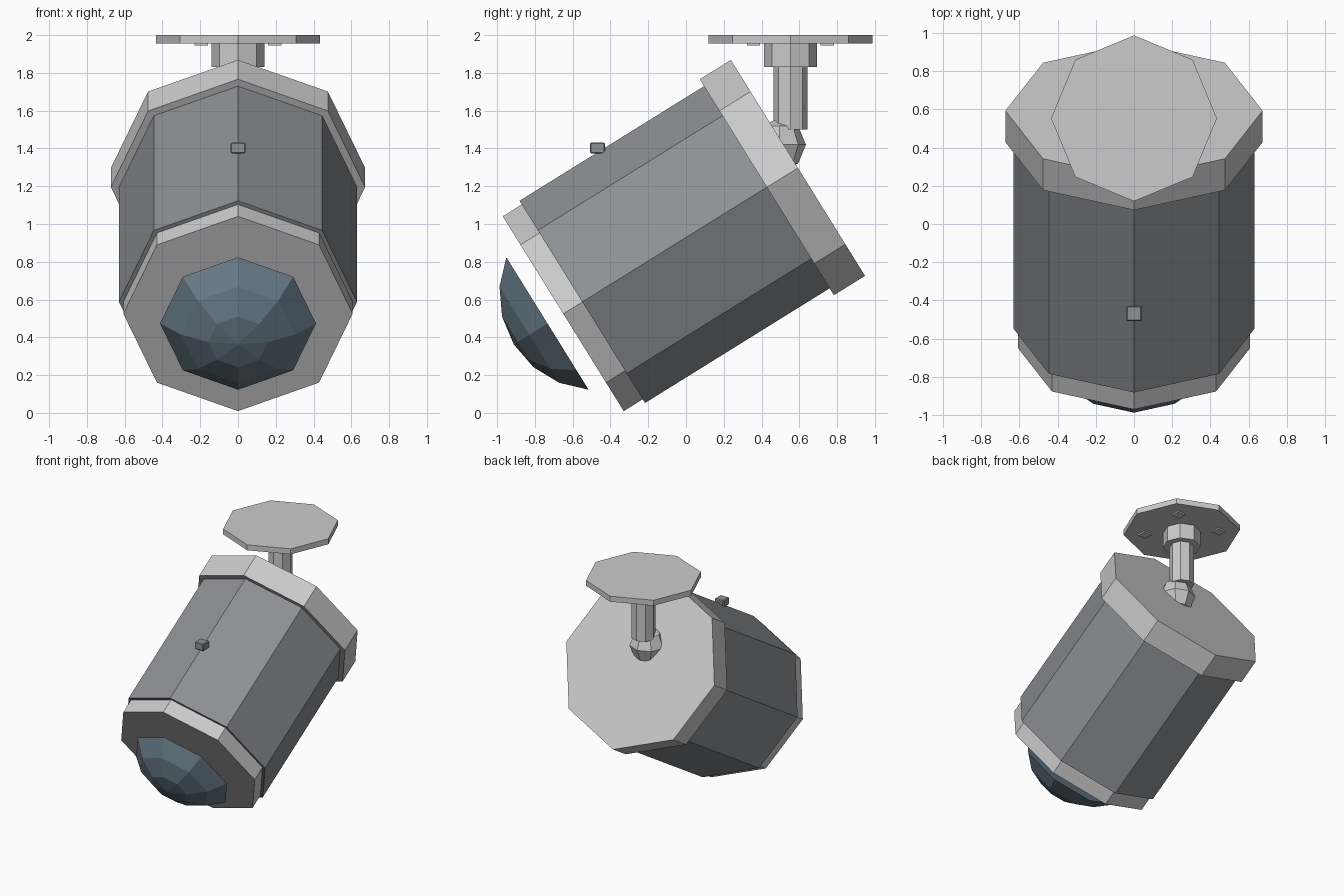
import bpy, bmesh
from math import sin, cos, pi, radians
from mathutils import Matrix, Vector

if "Cube" in bpy.data.objects:
    bpy.data.objects.remove(bpy.data.objects["Cube"])


def material(name, rgb):
    m = bpy.data.materials.new(name)
    m.diffuse_color = (*rgb, 1)
    m.use_nodes = True
    m.node_tree.nodes["Principled BSDF"].inputs["Base Color"].default_value = m.diffuse_color
    return m


dark = material("dark_grey", (0.27, 0.28, 0.30))
glass = material("dark_blue_glass", (0.14, 0.20, 0.25))


def finish(name, bm, matrix, mat=None):
    bmesh.ops.recalc_face_normals(bm, faces=bm.faces)
    me = bpy.data.meshes.new(name)
    bm.to_mesh(me)
    bm.free()
    ob = bpy.data.objects.new(name, me)
    ob.matrix_world = matrix
    bpy.context.collection.objects.link(ob)
    if mat:
        me.materials.append(mat)
    return ob


def turned(name, profile, matrix, mat=None, sides=8):
    """Revolve (radius, height) points around local z; ends are capped."""
    bm = bmesh.new()
    rings = []
    for r, h in profile:
        if r < 1e-5:
            rings.append([bm.verts.new((0, 0, h))] * sides)
        else:
            rings.append([bm.verts.new((r * sin(2 * pi * i / sides), r * cos(2 * pi * i / sides), h))
                          for i in range(sides)])
    for a, b in zip(rings, rings[1:]):
        for i in range(sides):
            j = (i + 1) % sides
            bm.faces.new(list(dict.fromkeys((a[i], a[j], b[j], b[i]))))
    for ring in (rings[0], rings[-1]):
        if len(set(ring)) > 2:
            bm.faces.new(ring)
    return finish(name, bm, matrix, mat)


def box(name, centre, size, mat=None):
    bm = bmesh.new()
    bmesh.ops.create_cube(bm, size=1, matrix=Matrix.Diagonal((*size, 1)))
    return finish(name, bm, Matrix.Translation(centre), mat)


# Tilted housing: local z runs from the front face up to the rear cap
tilt = Matrix.Translation((0, -0.65, 0.525)) @ Matrix.Rotation(radians(-58.15), 4, 'X')
turned("front_ring", [(0.607, 0), (0.607, 0.119)], tilt)
turned("housing", [(0.63, 0.119), (0.63, 1.269)], tilt, dark)
turned("rear_cap", [(0.673, 1.269), (0.673, 1.463)], tilt)

# Lens dome: shallow spherical cap floating in front of the ring
R, rim = 0.51, -0.098
dome = [(R * sin(radians(a)), rim - R * (cos(radians(a)) - cos(radians(54)))) for a in (0, 18, 36, 54)]
turned("lens_dome", dome, tilt, glass)

# Ceiling mount
MY = 0.553
mount = Matrix.Translation((0, MY, 0))
turned("ceiling_plate", [(0.434, 1.955), (0.434, 2.0)], mount)
turned("mount_collar", [(0.14, 1.83), (0.14, 1.955)], mount)
turned("mount_rod", [(0.09, 1.5), (0.09, 1.83)], mount)
ball = [(0.14 * sin(k * pi / 4), -0.14 * cos(k * pi / 4)) for k in range(5)]
turned("ball_joint", ball, Matrix.Translation((0, 0.495, 1.42)))

# Screw heads under the plate
for sx in (-1, 1):
    for sy in (-1, 1):
        box("screw_head", (sx * 0.195, MY + sy * 0.195, 1.952), (0.07, 0.07, 0.016))

# Small indicator on top of the housing
led = box("indicator", (0, -0.468, 1.402), (0.08, 0.08, 0.058), dark)
bev = led.modifiers.new("bevel", 'BEVEL')
bev.width = 0.006
bev.segments = 1
